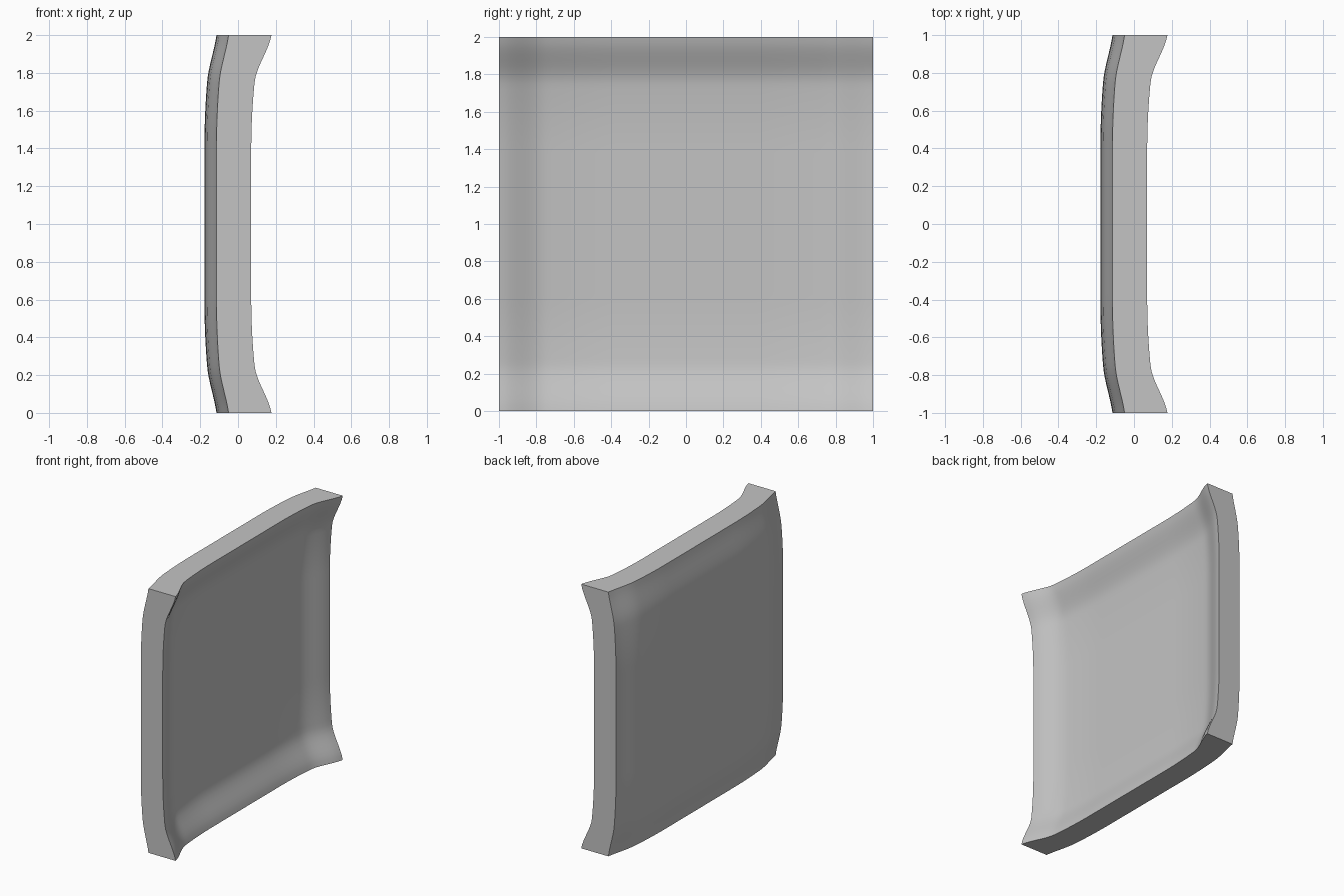
import bpy
import bmesh

# Remove the default cube only
cube = bpy.data.objects.get("Cube")
if cube:
    bpy.data.objects.remove(cube, do_unlink=True)

SEGMENTS = 64


def flare(t, sweep, lip):
    """Height of the rim: a gentle sweep plus an S-shaped lip at the border."""
    t = abs(t)
    q = max(0.0, (t - 0.4) / 0.6)
    s = min(1.0, max(0.0, (t - 0.75) / 0.25))
    return sweep * q * q + lip * s * s * (3 - 2 * s)


def add_skin(bm, base, sweep, lip):
    """Square upright sheet that curls towards +x at its four borders."""
    verts = bmesh.ops.create_grid(
        bm, x_segments=SEGMENTS, y_segments=SEGMENTS, size=1)["verts"]
    for v in verts:
        y, z = v.co.x, v.co.y
        v.co = (base + flare(y, sweep, lip) + flare(z, sweep, lip), y, z + 1)


# Panel: convex outer skin, dished inner skin, flat walls between them
bm = bmesh.new()
add_skin(bm, -0.178, 0.042, 0.022)
add_skin(bm, -0.037, 0.052, 0.055)
border = [e for e in bm.edges if e.is_boundary]
bmesh.ops.bridge_loops(bm, edges=border)
bmesh.ops.recalc_face_normals(bm, faces=bm.faces)

mesh = bpy.data.meshes.new("curved_panel")
bm.to_mesh(mesh)
bm.free()
panel = bpy.data.objects.new("curved_panel", mesh)
bpy.context.collection.objects.link(panel)

# Plain grey material
grey = bpy.data.materials.new("plain_grey")
grey.use_nodes = True
colour = (0.55, 0.55, 0.55, 1)
grey.diffuse_color = colour
grey.node_tree.nodes["Principled BSDF"].inputs["Base Color"].default_value = colour
mesh.materials.append(grey)

# Smooth skins with crisp rim edges
bpy.ops.object.select_all(action="DESELECT")
panel.select_set(True)
bpy.context.view_layer.objects.active = panel
bpy.ops.object.shade_smooth_by_angle(angle=0.6)
